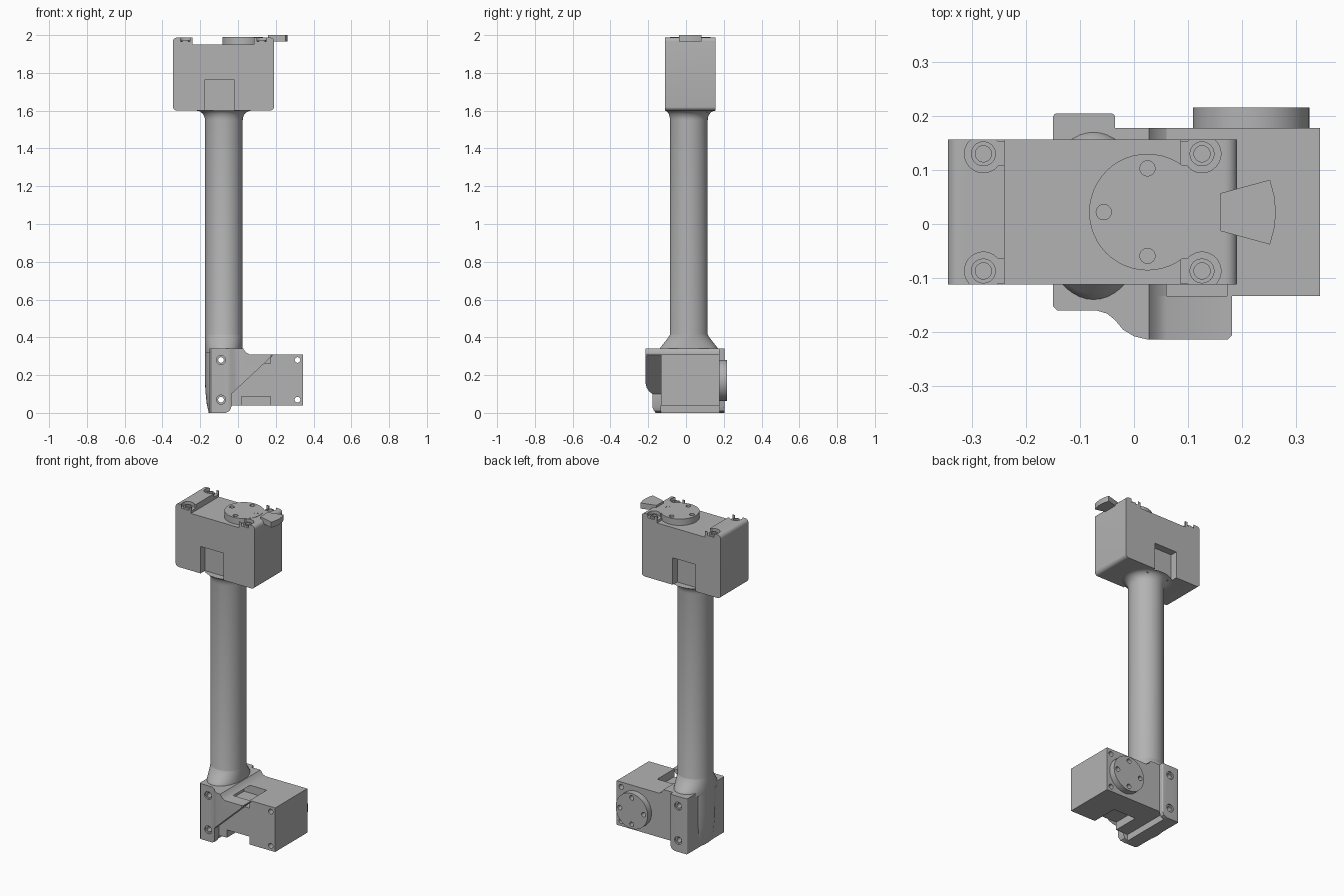
import bpy, bmesh
from math import pi, cos, sin
from mathutils import Vector

old = bpy.data.objects.get("Cube")
if old:
    bpy.data.objects.remove(old)

grey = bpy.data.materials.new("plain_grey")
grey.use_nodes = True
COLOUR = (0.45, 0.45, 0.45, 1)
grey.diffuse_color = COLOUR
grey.node_tree.nodes["Principled BSDF"].inputs["Base Color"].default_value = COLOUR


def finish(name, bm):
    bmesh.ops.recalc_face_normals(bm, faces=bm.faces)
    mesh = bpy.data.meshes.new(name)
    bm.to_mesh(mesh)
    bm.free()
    mesh.materials.append(grey)
    ob = bpy.data.objects.new(name, mesh)
    bpy.context.collection.objects.link(ob)
    return ob


def skin(name, rings):
    """Join rings of points into a capped solid."""
    bm = bmesh.new()
    loops = [[bm.verts.new(p) for p in ring] for ring in rings]
    for a, b in zip(loops, loops[1:]):
        for i in range(len(a)):
            j = (i + 1) % len(a)
            bm.faces.new((a[i], a[j], b[j], b[i]))
    bm.faces.new(loops[0])
    bm.faces.new(loops[-1])
    return finish(name, bm)


def prism(name, pts, axis, lo, hi):
    """Extrude a flat outline along y or z."""
    def place(p, t):
        return (p[0], t, p[1]) if axis == "y" else (p[0], p[1], t)
    return skin(name, [[place(p, t) for p in pts] for t in (lo, hi)])


def box(name, x, y, z):
    return prism(name, [(x[0], y[0]), (x[1], y[0]), (x[1], y[1]), (x[0], y[1])], "z", *z)


def circle(cx, cy, rx, ry=None, n=48):
    return [(cx + rx * cos(2 * pi * i / n), cy + (ry or rx) * sin(2 * pi * i / n)) for i in range(n)]


def disc(name, c, r, axis, lo, hi):
    return prism(name, circle(*c, r), axis, lo, hi)


def loft(name, rows):
    """Rows of z, centre x, centre y, x radius, y radius."""
    return skin(name, [[(*p, z) for p in circle(cx, cy, rx, ry)] for z, cx, cy, rx, ry in rows])


def apply(ob, mod):
    bpy.context.view_layer.objects.active = ob
    bpy.ops.object.modifier_apply(modifier=mod.name)


def combine(ob, tools, op="DIFFERENCE"):
    for tool in tools:
        mod = ob.modifiers.new("combine", "BOOLEAN")
        mod.operation, mod.object, mod.solver = op, tool, "EXACT"
        apply(ob, mod)
        bpy.data.objects.remove(tool)
    return ob


def round_edges(ob, direction, width, test=lambda p: True):
    """Bevel the edges parallel to a direction."""
    bm = bmesh.new()
    bm.from_mesh(ob.data)
    edges = [e for e in bm.edges
             if abs((e.verts[0].co - e.verts[1].co).normalized().dot(Vector(direction))) > 0.99
             and test((e.verts[0].co + e.verts[1].co) / 2)]
    bmesh.ops.bevel(bm, geom=edges, offset=width, segments=5, profile=0.5, affect="EDGES")
    bm.to_mesh(ob.data)
    bm.free()
    return ob


def horn(name, c, axis, lo, hi):
    """Round output disc with four holes."""
    ob = disc(name, c, 0.108, axis, lo, hi)
    holes = [disc("hole", (c[0] + dx, c[1] + dz), 0.014, axis, lo + 0.01, hi + 0.01)
             for dx, dz in ((0.081, 0), (-0.081, 0), (0, 0.081), (0, -0.081))]
    return combine(ob, holes)


parts = []
Y_AXIS, Z_AXIS = (0, 1, 0), (0, 0, 1)

# Upper housing with raised end rims
head = box("upper_housing", (-0.345, 0.191), (-0.112, 0.157), (1.6, 1.987))
combine(head, [box("top_recess", (-0.24, 0.086), (-0.2, 0.2), (1.95, 2.1))])
round_edges(head, Y_AXIS, 0.022, lambda p: p.x < -0.3 or p.x > 0.15)
round_edges(head, Z_AXIS, 0.006, lambda p: p.x < -0.3 or p.x > 0.15)
tools = [box("slot", (-0.175, -0.02), y, (1.5, 1.765)) for y in ((-0.2, -0.068), (0.113, 0.25))]
for x, s in ((-0.279, 1), (0.126, -1)):
    for y in (-0.087, 0.13):
        tools.append(disc("pocket", (x, y), 0.035, "z", 1.965, 2.1))
        tools.append(box("pocket_mouth", sorted((x, x + s * 0.06)), (y - 0.022, y + 0.022), (1.965, 2.1)))
combine(head, tools)
parts.append(head)

# Screws in the pockets
for x in (-0.279, 0.126):
    for y in (-0.087, 0.13):
        screw = disc("housing_screw", (x, y), 0.023, "z", 1.95, 1.975)
        parts.append(combine(screw, [disc("socket", (x, y), 0.015, "z", 1.965, 2.1)]))

# Output disc and pointer on the top
parts.append(horn("upper_output_disc", (0.025, 0.022), "z", 1.94, 1.989))
pointer = prism("pointer_tab", [(0.16, -0.013), (0.252, -0.038), (0.26, -0.008), (0.263, 0.022),
                                (0.26, 0.052), (0.252, 0.082), (0.16, 0.057)], "z", 1.966, 2.0)
parts.append(pointer)

# Main tube, flared into the housing and the bracket
CX, CY = -0.075, 0.015
rows = [(0.32, CX, CY, 0.1, 0.158)]
for i in range(9):
    a = pi / 2 * i / 8
    rows.append((0.34 + 0.075 * sin(a), CX, CY, 0.1, 0.1 + 0.055 * (1 - sin(a)) * (1 + cos(a)) / 2))
for i in range(9):
    a = pi / 2 * i / 8
    f = 1 - cos(a)
    rows.append((1.55 + 0.05 * sin(a), CX, CY + 0.007 * f, 0.1 + 0.045 * f, 0.1 + 0.034 * f))
parts.append(loft("main_tube", rows))
parts.append(box("tube_socket", (-0.15, 0.0), (-0.068, 0.113), (1.59, 1.66)))

# Lower motor body with cable slots
motor = box("lower_motor", (-0.125, 0.345), (-0.133, 0.178), (0.04, 0.31))
combine(motor, [box("slot", (0.018, 0.172), (-0.2, 0.032), z) for z in ((0.0, 0.088), (0.262, 0.4))])
parts.append(motor)
parts.append(horn("lower_output_disc", (0.217, 0.172), "y", 0.17, 0.216))

# Bracket: side plates, top, bottom and rear walls
side = [(-0.15, 0), (-0.065, 0), (-0.045, 0.01), (-0.035, 0.032), (-0.035, 0.34), (-0.15, 0.34)]
back_plate = round_edges(prism("back_side_plate", side, "y", 0.178, 0.205), Z_AXIS, 0.008,
                         lambda p: p.y > 0.2)
wing_plan = [(-0.15, -0.133), (-0.15, -0.152), (-0.142, -0.16), (-0.07, -0.16), (-0.05, -0.166),
             (-0.035, -0.178), (-0.02, -0.196), (0.0, -0.208), (0.025, -0.214),
             (0.174, -0.214), (0.182, -0.206), (0.182, -0.133)]
wing_side = [(-0.16, 0), (-0.065, 0), (-0.045, 0.01), (-0.035, 0.032), (-0.035, 0.1), (0.19, 0.31),
             (0.06, 0.31), (0.042, 0.32), (0.028, 0.34), (-0.16, 0.34)]
wing = prism("front_side_plate", wing_plan, "z", -0.01, 0.36)
combine(wing, [prism("wing_outline", wing_side, "y", -0.3, 0)], "INTERSECT")
parts += [back_plate, wing]
top = [(-0.15, 0.31), (0.06, 0.31), (0.042, 0.32), (0.028, 0.34), (-0.15, 0.34)]
parts.append(prism("bracket_top", top, "y", -0.133, 0.178))
parts.append(box("bracket_floor", (-0.15, -0.065), (-0.133, 0.178), (0, 0.04)))
parts.append(box("bracket_rear", (-0.15, -0.125), (-0.133, 0.178), (0, 0.34)))
parts.append(loft("rear_fairing", [(0, -0.125, CY, 0.03, 0.085), (0.05, -0.125, CY, 0.041, 0.09),
                                   (0.12, -0.125, CY, 0.048, 0.095), (0.2, -0.125, CY, 0.05, 0.097),
                                   (0.35, -0.125, CY, 0.05, 0.097)]))
parts[-1] = combine(parts[-1], [box("inner_cut", (-0.13, 0), (-0.2, 0.2), (-0.1, 0.5))])

# Bolt holes through motor and bracket, counterbored on the plates
for z in (0.07, 0.28):
    for ob in (motor, back_plate, wing):
        combine(ob, [disc("bolt_hole", (-0.09, z), 0.015, "y", -0.4, 0.4)])
    combine(motor, [disc("bolt_hole", (0.315, z), 0.015, "y", -0.4, 0.4)])
    combine(wing, [disc("counterbore", (-0.09, z), 0.024, "y", -0.4, -0.15)])
    combine(back_plate, [disc("counterbore", (-0.09, z), 0.024, "y", 0.195, 0.4)])

# Smooth shading with sharp edges kept
bpy.ops.object.select_all(action="DESELECT")
for ob in parts:
    ob.select_set(True)
bpy.context.view_layer.objects.active = parts[0]
bpy.ops.object.shade_smooth_by_angle(angle=pi / 6)
